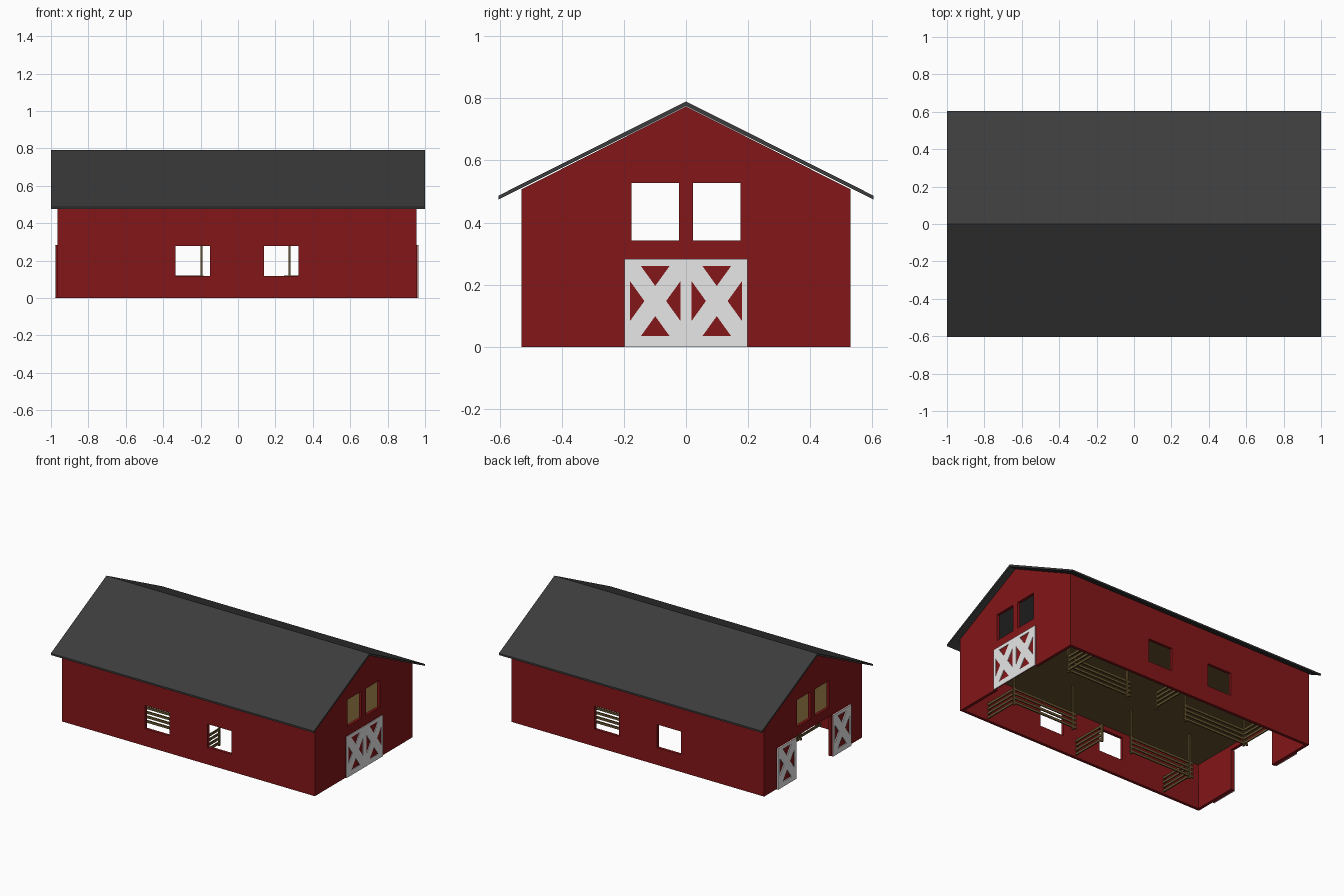
import bpy
from mathutils import Matrix

if "Cube" in bpy.data.objects:
    bpy.data.objects.remove(bpy.data.objects["Cube"])


def material(name, rgb):
    m = bpy.data.materials.new(name)
    m.diffuse_color = (*rgb, 1)
    m.use_nodes = True
    m.node_tree.nodes["Principled BSDF"].inputs["Base Color"].default_value = m.diffuse_color
    return m


RED = material("barn red", (0.23, 0.008, 0.009))
WHITE = material("white trim", (0.8, 0.8, 0.8))
GREY = material("roof grey", (0.045, 0.045, 0.045))
WOOD = material("brown wood", (0.13, 0.085, 0.027))

# Local profile planes: end profiles lie in y-z, side profiles lie in x-z
END = Matrix(((0, 0, 1, 0), (1, 0, 0, 0), (0, 1, 0, 0), (0, 0, 0, 1)))
SIDE = Matrix(((1, 0, 0, 0), (0, 0, -1, 0), (0, 1, 0, 0), (0, 0, 0, 1)))


def plate(name, outline, holes, thick, plane, loc, mat):
    """Flat outline with holes, extruded to a thickness and centred on loc."""
    cu = bpy.data.curves.new(name, 'CURVE')
    cu.dimensions = '2D'
    cu.fill_mode = 'BOTH'
    cu.extrude = thick / 2
    for pts in [outline] + holes:
        sp = cu.splines.new('POLY')
        sp.points.add(len(pts) - 1)
        for p, (u, v) in zip(sp.points, pts):
            p.co = (u, v, 0, 1)
        sp.use_cyclic_u = True
    tmp = bpy.data.objects.new(name + "_tmp", cu)
    bpy.context.collection.objects.link(tmp)
    dg = bpy.context.evaluated_depsgraph_get()
    me = bpy.data.meshes.new_from_object(tmp.evaluated_get(dg))
    bpy.data.objects.remove(tmp)
    bpy.data.curves.remove(cu)
    me.transform(Matrix.Translation(loc) @ plane)
    me.materials.clear()
    me.materials.append(mat)
    for f in me.polygons:
        f.use_smooth = False
        f.material_index = 0
    me.name = name
    ob = bpy.data.objects.new(name, me)
    bpy.context.collection.objects.link(ob)
    return ob


def box(name, x, y, z, mat):
    """Box from (min, max) ranges on each axis."""
    bpy.ops.mesh.primitive_cube_add(size=1)
    ob = bpy.context.object
    ob.name = name
    ob.data.transform(Matrix.Translation([sum(r) / 2 for r in (x, y, z)])
                      @ Matrix.Diagonal([r[1] - r[0] for r in (x, y, z)] + [1]))
    ob.data.materials.append(mat)
    return ob


def rect(u0, u1, v0, v1):
    return [(u0, v0), (u1, v0), (u1, v1), (u0, v1)]


XL, XR, YW, T = -0.965, 0.955, 0.53, 0.02

# Gable walls with a door opening and two loft windows
gable = [(-YW, 0), (-0.195, 0), (-0.195, 0.28), (0.195, 0.28), (0.195, 0),
         (YW, 0), (YW, 0.507), (0, 0.774), (-YW, 0.507)]
loft_windows = [rect(-0.175, -0.023, 0.343, 0.527), rect(0.023, 0.175, 0.343, 0.527)]
plate("left_gable_wall", gable, loft_windows, T, END, (XL + T / 2, 0, 0), RED)
plate("right_gable_wall", gable, loft_windows, T, END, (XR - T / 2, 0, 0), RED)

# Long walls with two windows each
side = rect(XL + T, XR - T, 0, 0.507)
side_windows = [rect(-0.335, -0.15, 0.118, 0.278), rect(0.14, 0.323, 0.118, 0.278)]
for name, s in (("front_wall", -1), ("back_wall", 1)):
    plate(name, side, side_windows, T, SIDE, (0, s * (YW - T / 2), 0), RED)

# Roof
roof = [(-0.603, 0.475), (0, 0.775), (0.603, 0.475), (0.603, 0.487), (0, 0.79), (-0.603, 0.487)]
plate("roof", roof, [], 2.0, END, (0, 0, 0), GREY)

# Loft floor
box("loft_floor", (XL + T, XR - T), (-YW + T, YW - T), (0.31, 0.325), WOOD)

# Sliding doors: red panel with a white frame and cross brace
W, H = 0.198, 0.283
a, b, c, d = 0.018, 0.18, 0.035, 0.26
mu, mv = (a + b) / 2, (c + d) / 2
ou = 0.035
ov = ou * (d - c) / (b - a)
door_holes = [[(a + ou, d), (b - ou, d), (mu, mv + ov)],
              [(a + ou, c), (b - ou, c), (mu, mv - ov)],
              [(a, c + ov), (a, d - ov), (mu - ou, mv)],
              [(b, c + ov), (b, d - ov), (mu + ou, mv)]]


def door(name, x_wall, out, y0):
    panel, trim = 0.005, 0.004
    if out < 0:
        panel, trim = 0.007, 0.007
    plate(name + "_panel", rect(0, W, 0, H), [], panel, END,
          (x_wall + out * panel / 2, y0, 0), RED)
    plate(name + "_frame", rect(0, W, 0, H), door_holes, trim, END,
          (x_wall + out * (panel + trim / 2), y0, 0), WHITE)


door("closed_door_a", XR, 1, -W)
door("closed_door_b", XR, 1, 0)
door("open_door_a", XL, -1, -0.2 - W)
door("open_door_b", XL, -1, 0.2)

# Stalls: tall posts, front fences and cross partitions on both sides of the aisle
RAILS = (0.012, 0.043, 0.074, 0.105)
P = 0.006
YP = 0.26
for s, row in ((-1, "front"), (1, "back")):
    y = s * YP
    for x in (0.745, 0.275, -0.195, -0.665):
        box(row + "_support_post", (x - P, x + P), (y - P, y + P), (0, 0.31), WOOD)
    box(row + "_divider_post", (0.04 - P, 0.04 + P), (y - P, y + P), (0, 0.125), WOOD)
    for z in RAILS:
        for x0, x1 in ((0.245, 0.755), (-0.695, -0.185)):
            box(row + "_stall_rail", (x0, x1), (y - 0.004, y + 0.004), (z, z + 0.016), WOOD)
        for x in (0.745, 0.04, -0.665):
            ys = sorted((y, s * (YW - T)))
            box(row + "_divider_rail", (x - 0.004, x + 0.004), ys, (z, z + 0.016), WOOD)
